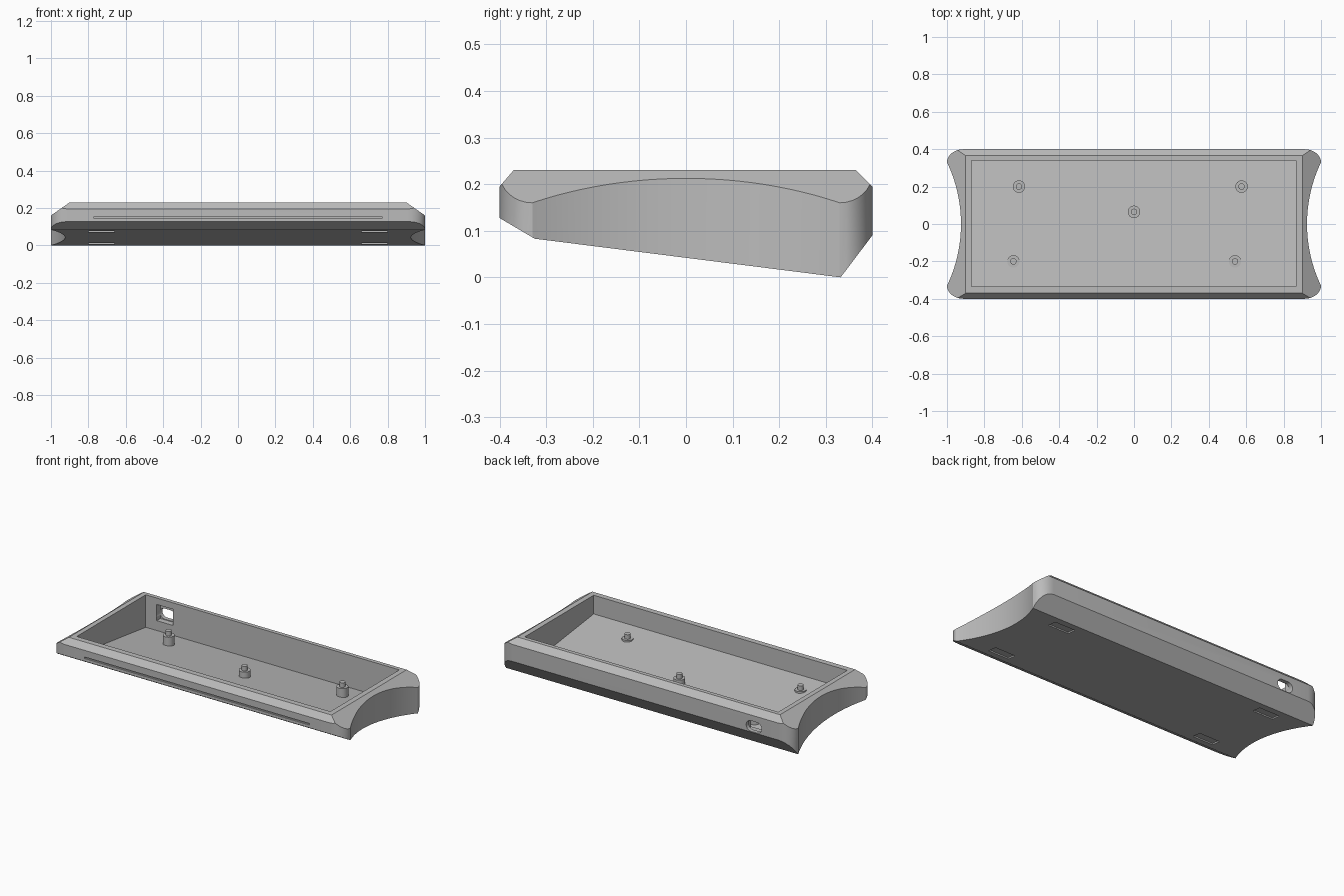
import bpy
import bmesh
from math import sin, cos, pi, asin

if "Cube" in bpy.data.objects:
    bpy.data.objects.remove(bpy.data.objects["Cube"], do_unlink=True)

grey = bpy.data.materials.new("mid grey")
grey.use_nodes = True
grey.diffuse_color = (0.5, 0.5, 0.5, 1)
grey.node_tree.nodes["Principled BSDF"].inputs["Base Color"].default_value = (0.5, 0.5, 0.5, 1)


def prism(name, outline, axis, low, high):
    """Extrude a 2D outline along the x, y or z axis."""
    place = {"x": lambda a, b, t: (t, a, b),
             "y": lambda a, b, t: (a, t, b),
             "z": lambda a, b, t: (a, b, t)}[axis]
    bm = bmesh.new()
    base = bm.faces.new([bm.verts.new(place(a, b, low)) for a, b in outline])
    top = bmesh.ops.extrude_face_region(bm, geom=[base])["geom"]
    moved = [v for v in top if isinstance(v, bmesh.types.BMVert)]
    bmesh.ops.translate(bm, verts=moved, vec=place(0, 0, high - low))
    if not any(f.is_valid and f == base for f in bm.faces):
        bm.faces.new([v for v in bm.verts if v not in moved])
    bmesh.ops.recalc_face_normals(bm, faces=bm.faces)
    mesh = bpy.data.meshes.new(name)
    bm.to_mesh(mesh)
    bm.free()
    mesh.materials.append(grey)
    obj = bpy.data.objects.new(name, mesh)
    bpy.context.collection.objects.link(obj)
    return obj


def select(obj):
    bpy.ops.object.select_all(action="DESELECT")
    obj.select_set(True)
    bpy.context.view_layer.objects.active = obj


def combine(target, tool, operation):
    mod = target.modifiers.new("cut", "BOOLEAN")
    mod.operation, mod.solver, mod.object = operation, "EXACT", tool
    select(target)
    bpy.ops.object.modifier_apply(modifier=mod.name)
    bpy.data.objects.remove(tool, do_unlink=True)


def box(name, x0, x1, y0, y1, z0, z1):
    return prism(name, [(x0, y0), (x1, y0), (x1, y1), (x0, y1)], "z", z0, z1)


def underside(y):
    return 0.083 * (0.332 - y) / 0.657


# Plan outline: hollowed ends, rounded corners
radius = 0.7635
sweep = asin(0.33 / radius)
end = [(1.6885 - radius * cos(a), radius * sin(a))
       for a in [sweep * (i / 12 - 1) for i in range(25)]]
corner = [(0.91 + 0.09 * cos(a), 0.33 + 0.07 * sin(a))
          for a in [pi / 2 * i / 8 for i in range(1, 9)]]
right_half = [(x, -y) for x, y in reversed(corner)] + end + corner
plan = right_half + [(-x, -y) for x, y in right_half]
case = prism("case", plan, "z", -0.1, 0.4)

# Wedge side profile with bevelled front and back, then sloped ends
side = [(-0.42, 0.139), (-0.325, 0.083), (0.332, 0), (0.42, 0.1165),
        (0.42, 0.175), (0.365, 0.23), (-0.37, 0.23), (-0.42, 0.172)]
combine(case, prism("side_cutter", side, "x", -1.2, 1.2), "INTERSECT")
ends = [(-1.1, -0.2), (1.1, -0.2), (1.1, 0.09), (0.9, 0.23), (0.9, 0.3),
        (-0.9, 0.3), (-0.9, 0.23), (-1.1, 0.09)]
combine(case, prism("end_cutter", ends, "y", -0.6, 0.6), "INTERSECT")

# Open tray with a floor parallel to the underside
tray = [(-0.335, underside(-0.335) + 0.03), (0.34, underside(0.34) + 0.03),
        (0.34, 0.3), (-0.335, 0.3)]
combine(case, prism("tray_cutter", tray, "x", -0.87, 0.867), "DIFFERENCE")

# Cable port in the back wall: square pocket inside, rounded slot outside
combine(case, box("pocket_cutter", -0.795, -0.685, 0.3, 0.375, 0.09, 0.19), "DIFFERENCE")
slot = [(-0.745 + (0.02 if cos(a) > 0 else -0.02) + 0.033 * cos(a), 0.127 + 0.033 * sin(a))
        for a in [pi * (i + 0.5) / 12 for i in range(24)]]
combine(case, prism("port_cutter", slot, "y", 0.33, 0.5), "DIFFERENCE")

# Thin groove along the front
combine(case, box("groove_cutter", -0.77, 0.77, -0.5, -0.39, 0.145, 0.154), "DIFFERENCE")

# Shallow foot recesses in the underside
for sx in (-1, 1):
    for y in (-0.255, 0.255):
        foot = [(y + d, underside(y + d) + h)
                for d, h in ((-0.03, -0.05), (0.03, -0.05), (0.03, 0.008), (-0.03, 0.008))]
        x = 0.73 * sx
        combine(case, prism("foot_cutter", foot, "x", x - 0.07, x + 0.07), "DIFFERENCE")

select(case)
bpy.ops.object.shade_smooth_by_angle(angle=0.4)

# Mounting posts with locating pins
for x, y in ((-0.615, 0.2), (0.575, 0.2), (0, 0.065), (-0.645, -0.2), (0.54, -0.2)):
    floor = underside(y) + 0.015
    for name, r, low, high in (("post", 0.033, floor, 0.104), ("pin", 0.017, 0.1, 0.132)):
        ring = [(x + r * cos(2 * pi * i / 32), y + r * sin(2 * pi * i / 32)) for i in range(32)]
        select(prism("mounting_" + name, ring, "z", low, high))
        bpy.ops.object.shade_smooth_by_angle(angle=0.5)
